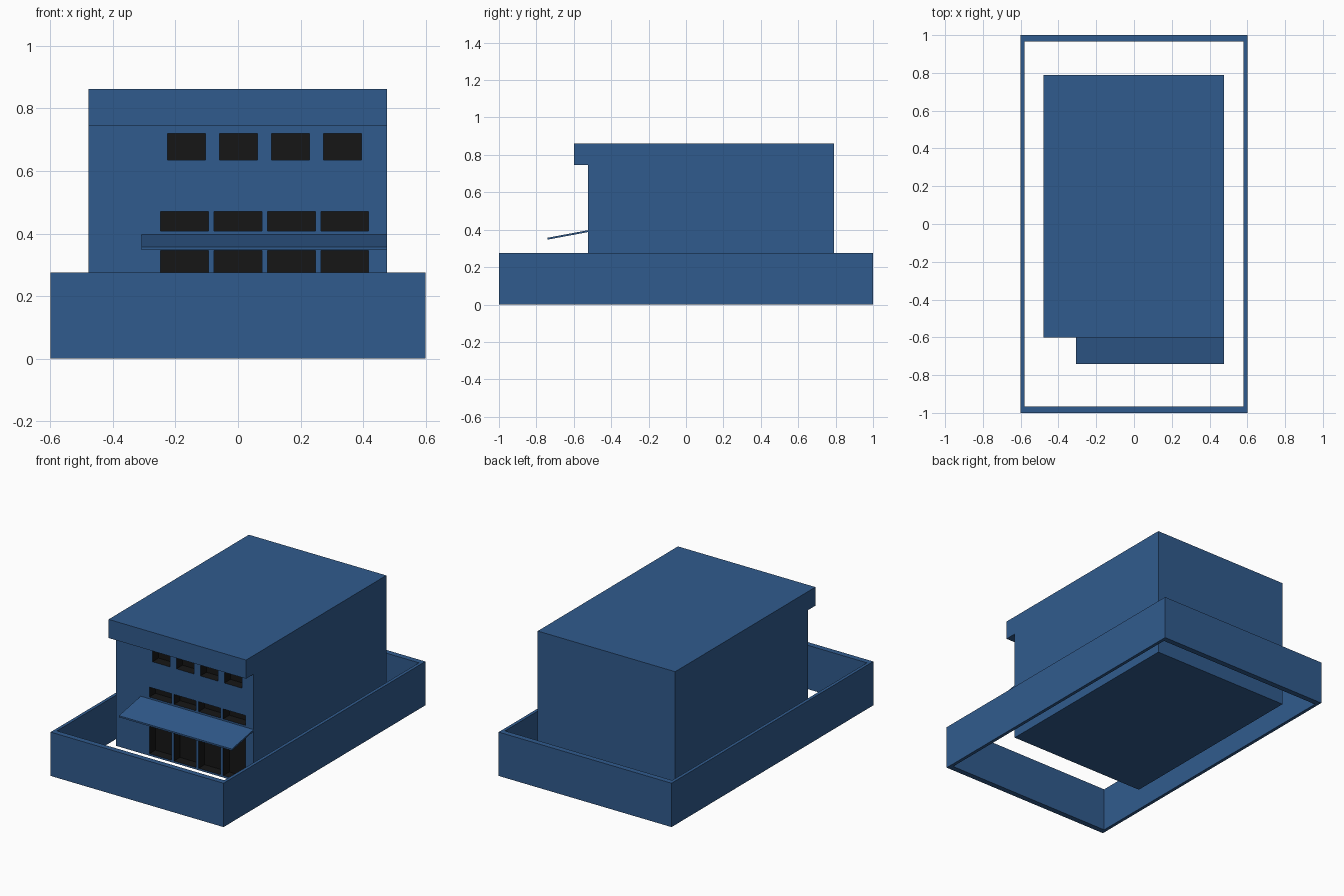
import bpy
import bmesh

if "Cube" in bpy.data.objects:
    bpy.data.objects.remove(bpy.data.objects["Cube"])


def material(name, color):
    m = bpy.data.materials.new(name)
    m.diffuse_color = color
    m.use_nodes = True
    m.node_tree.nodes["Principled BSDF"].inputs["Base Color"].default_value = m.diffuse_color
    return m


blue = material("blue_paint", (0.03, 0.105, 0.27, 1))
black = material("dark_glass", (0.008, 0.008, 0.008, 1))


def finish(name, bm, mat):
    bmesh.ops.recalc_face_normals(bm, faces=bm.faces)
    mesh = bpy.data.meshes.new(name)
    bm.to_mesh(mesh)
    bm.free()
    mesh.materials.append(mat)
    obj = bpy.data.objects.new(name, mesh)
    bpy.context.collection.objects.link(obj)
    return obj


def prism(name, profile, x0, x1, mat):
    """Extrude a (y, z) outline along x."""
    bm = bmesh.new()
    face = bm.faces.new([bm.verts.new((x0, y, z)) for y, z in profile])
    ext = bmesh.ops.extrude_face_region(bm, geom=[face])
    verts = [v for v in ext["geom"] if isinstance(v, bmesh.types.BMVert)]
    bmesh.ops.translate(bm, verts=verts, vec=(x1 - x0, 0, 0))
    return finish(name, bm, mat)


# Perimeter wall: open rectangular ring
bm = bmesh.new()
loops = []
for hx, hy in ((0.6, 1.0), (0.58, 0.965)):
    for z in (0, 0.275):
        loops.append([bm.verts.new((sx * hx, sy * hy, z))
                      for sx, sy in ((-1, -1), (1, -1), (1, 1), (-1, 1))])
for a, b in ((0, 1), (1, 3), (3, 2), (2, 0)):
    for i in range(4):
        j = (i + 1) % 4
        bm.faces.new((loops[a][i], loops[a][j], loops[b][j], loops[b][i]))
finish("perimeter_wall", bm, blue)

# Building body with the overhanging roof band
FRONT = -0.525
body = prism("building_body",
             [(FRONT, 0.04), (0.79, 0.04), (0.79, 0.862), (-0.6, 0.862),
              (-0.6, 0.745), (FRONT, 0.745)], -0.478, 0.476, blue)

# Window and door recesses: first x, pitch, width, bottom z, top z
rows = {
    "upper_window": (-0.226, 0.1663, 0.122, 0.635, 0.72),
    "middle_window": (-0.248, 0.171, 0.153, 0.408, 0.47),
    "door": (-0.248, 0.171, 0.153, 0.052, 0.345),
}
DEPTH = 0.06
cutters = bpy.data.collections.new("recess_cutters")
bpy.context.scene.collection.children.link(cutters)
for name, (x, pitch, width, z0, z1) in rows.items():
    for i in range(4):
        xa = x + i * pitch
        y0, y1 = FRONT - 0.03, FRONT + DEPTH
        c = prism(f"{name}_cutter_{i + 1}",
                  [(y0, z0), (y1, z0), (y1, z1), (y0, z1)],
                  xa, xa + width, black)
        bpy.context.collection.objects.unlink(c)
        cutters.objects.link(c)
        c.hide_render = True
        c.hide_viewport = False
        c.display_type = 'WIRE'

cut = body.modifiers.new("recesses", 'BOOLEAN')
cut.operation = 'DIFFERENCE'
cut.solver = 'EXACT'
cut.operand_type = 'COLLECTION'
cut.collection = cutters
cut.material_mode = 'TRANSFER'

# Sloping entrance awning
prism("awning", [(FRONT, 0.397), (FRONT, 0.387), (-0.74, 0.347), (-0.74, 0.357)],
      -0.308, 0.476, blue)
